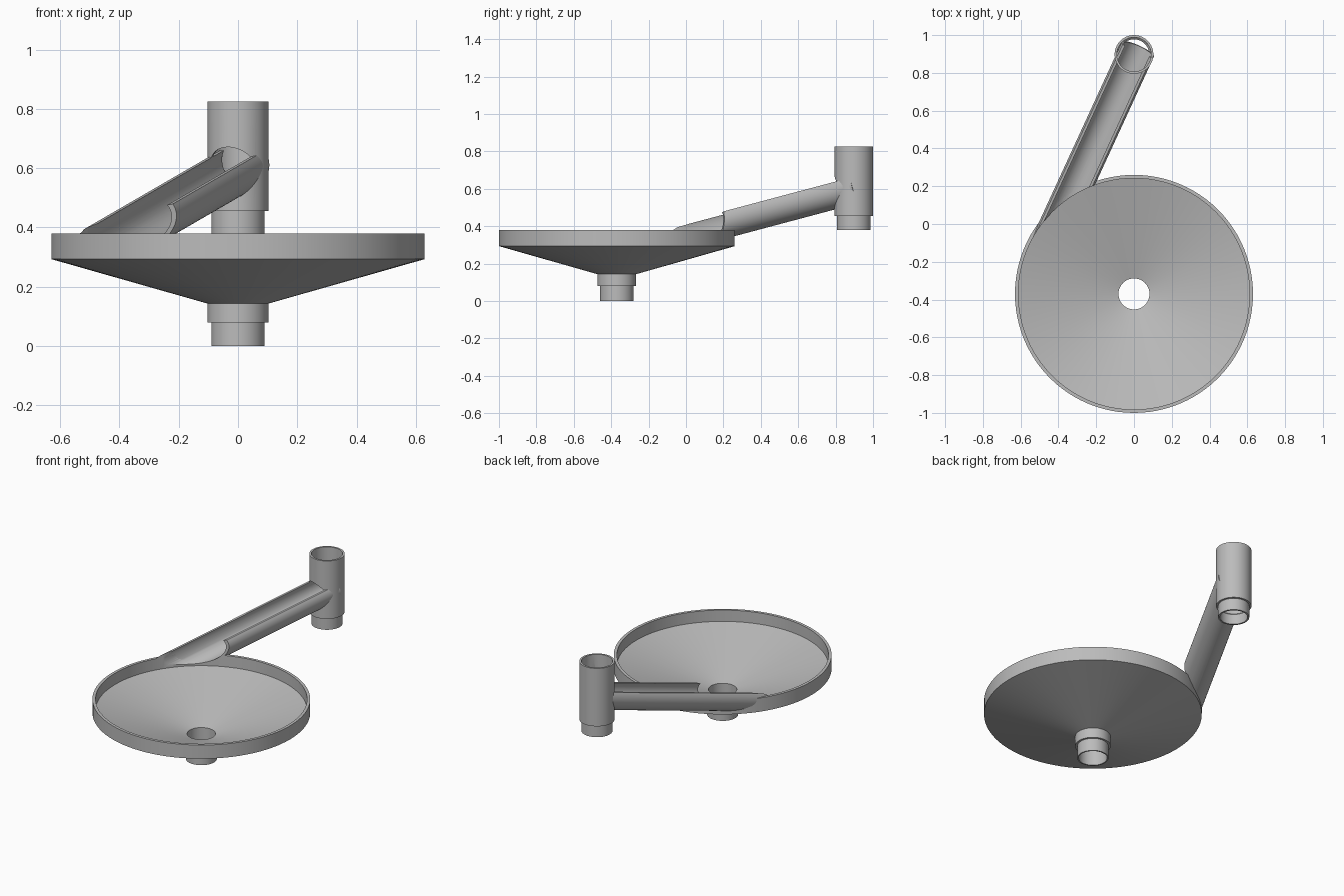
import bpy, bmesh, math
from mathutils import Matrix, Vector

old = bpy.data.objects.get("Cube")
if old:
    bpy.data.objects.remove(old, do_unlink=True)

grey = bpy.data.materials.new("plain grey")
grey.use_nodes = True
grey.diffuse_color = (0.5, 0.5, 0.5, 1)
grey.node_tree.nodes["Principled BSDF"].inputs["Base Color"].default_value = (0.5, 0.5, 0.5, 1)

BOWL = Vector((0, -0.37, 0))
TOWER = Vector((0, 0.8975, 0))
RIM_IN, RIM_OUT = 0.612, 0.63
CHUTE_IN, CHUTE_OUT = 0.081, 0.0935


def finish(name, bm):
    bmesh.ops.recalc_face_normals(bm, faces=bm.faces)
    mesh = bpy.data.meshes.new(name)
    bm.to_mesh(mesh)
    bm.free()
    mesh.materials.append(grey)
    obj = bpy.data.objects.new(name, mesh)
    bpy.context.collection.objects.link(obj)
    return obj


def lathe(name, profile, centre, steps=96):
    """Revolve a closed (radius, height) outline around a vertical axis."""
    bm = bmesh.new()
    rings = []
    for i in range(steps):
        a = 2 * math.pi * i / steps
        rings.append([bm.verts.new(centre + Vector((r * math.cos(a), r * math.sin(a), z)))
                      for r, z in profile])
    n = len(profile)
    for i in range(steps):
        p, q = rings[i], rings[(i + 1) % steps]
        for j in range(n):
            k = (j + 1) % n
            bm.faces.new((p[j], q[j], q[k], p[k]))
    return finish(name, bm)


def prism(name, outline, frame, start, end):
    """Extrude a flat outline along the local z axis of a frame."""
    bm = bmesh.new()
    low = [bm.verts.new(frame @ Vector((x, y, start))) for x, y in outline]
    high = [bm.verts.new(frame @ Vector((x, y, end))) for x, y in outline]
    bm.faces.new(low)
    bm.faces.new(high)
    n = len(outline)
    for i in range(n):
        j = (i + 1) % n
        bm.faces.new((low[i], low[j], high[j], high[i]))
    return finish(name, bm)


def arc(radius, first, last, steps):
    return [(radius * math.cos(first + (last - first) * i / steps),
             radius * math.sin(first + (last - first) * i / steps)) for i in range(steps + 1)]


def cut(obj, cutter):
    mod = obj.modifiers.new("cut", "BOOLEAN")
    mod.operation = "DIFFERENCE"
    mod.solver = "EXACT"
    mod.object = cutter
    bpy.context.view_layer.objects.active = obj
    bpy.ops.object.modifier_apply(modifier=mod.name)


# Funnel with stepped outlet, and the upright rim around it
funnel = lathe("funnel", [(0.082, 0), (0.09, 0), (0.09, 0.08), (0.1025, 0.08), (0.1025, 0.143),
                          (RIM_OUT, 0.293), (RIM_IN, 0.308), (0.082, 0.16)], BOWL)
rim = lathe("rim", [(RIM_OUT, 0.293), (RIM_OUT, 0.38), (RIM_IN, 0.38), (RIM_IN, 0.308)], BOWL)

# Upright inlet tube with a socket at the top and a narrower spigot below
tower = lathe("inlet_tube", [(0.08, 0.38), (0.09, 0.38), (0.09, 0.455), (0.1025, 0.455),
                             (0.1025, 0.825), (0.0905, 0.825), (0.0905, 0.455), (0.08, 0.445)],
              TOWER, 64)

# Sloping frame of the chute: z runs uphill, x to the side, y upward
turn, slope = math.radians(24.7), math.radians(13.6)
along = Vector((math.sin(turn) * math.cos(slope), math.cos(turn) * math.cos(slope), math.sin(slope)))
side = Vector((math.cos(turn), -math.sin(turn), 0))
up = side.cross(along)
frame = Matrix((side, up, along)).transposed().to_4x4()
frame.translation = TOWER + Vector((0.008, 0, 0.613))

# Open-topped chute with its lip a little above the middle
lip = 0.041
a_out, a_in = math.asin(lip / CHUTE_OUT), math.asin(lip / CHUTE_IN)
outline = arc(CHUTE_OUT, math.pi - a_out, 2 * math.pi + a_out, 40)
outline += arc(CHUTE_IN, 2 * math.pi + a_in, math.pi - a_in, 40)
chute = prism("chute", outline, frame, -1.2, 0.03)

# Trim the chute at the rim and open the rim and tube for the channel
bowl_space = prism("bowl_space", arc(RIM_IN, 0, 2 * math.pi, 96)[:-1],
                   Matrix.Translation(BOWL), -0.5, 1)
channel = prism("channel", arc(CHUTE_IN, 0, 2 * math.pi, 48)[:-1], frame, -1.24, 0.025)
for obj, cutter in ((chute, bowl_space), (rim, channel), (tower, channel)):
    cut(obj, cutter)
for cutter in (bowl_space, channel):
    bpy.data.objects.remove(cutter, do_unlink=True)

# Smooth the round walls, keep the edges sharp
bpy.ops.object.select_all(action="DESELECT")
for obj in (funnel, rim, tower, chute):
    obj.select_set(True)
bpy.context.view_layer.objects.active = funnel
bpy.ops.object.shade_smooth_by_angle(angle=math.radians(30))
